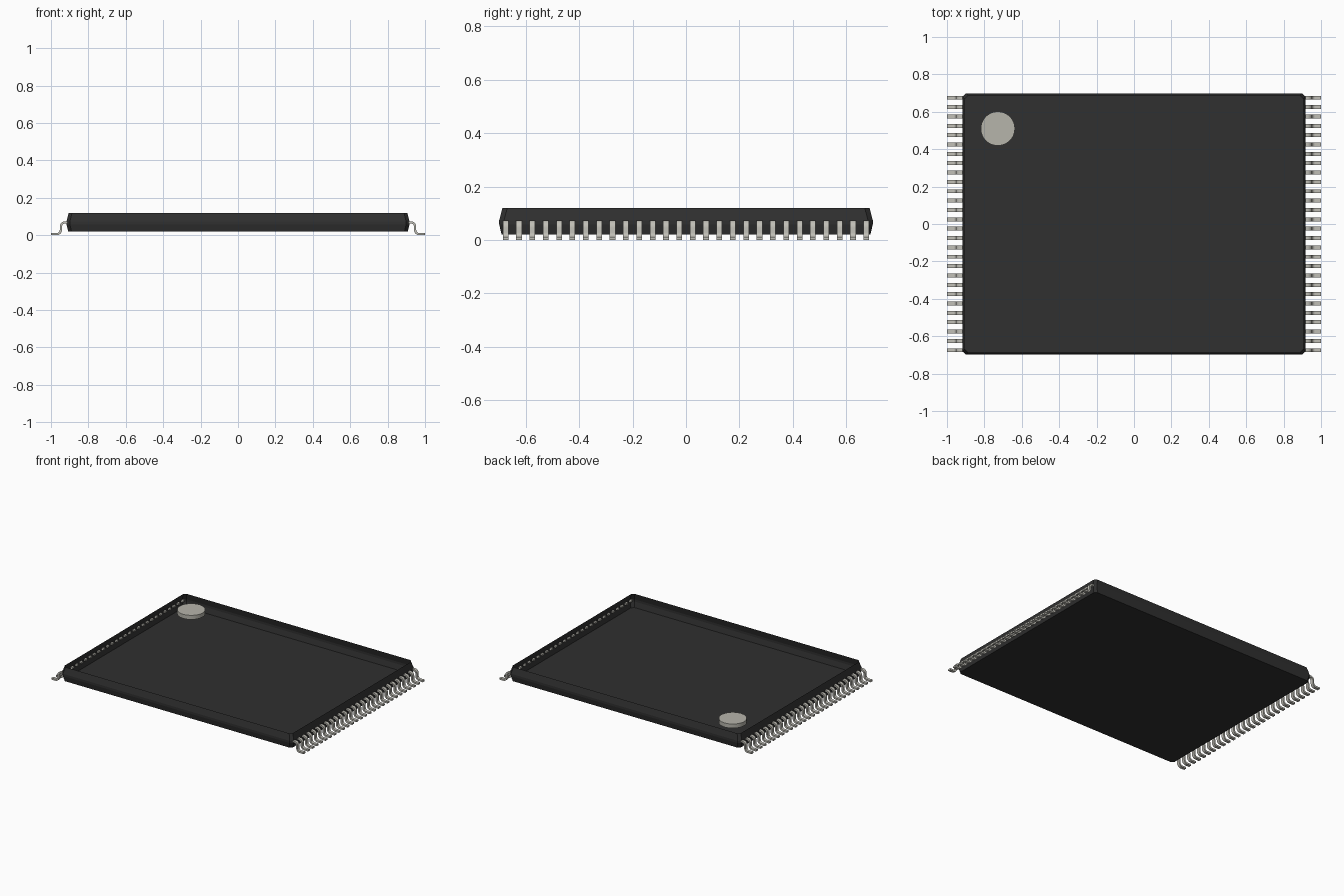
import bpy, bmesh, math

if "Cube" in bpy.data.objects:
    bpy.data.objects.remove(bpy.data.objects["Cube"], do_unlink=True)


def material(name, rgb):
    m = bpy.data.materials.new(name)
    m.use_nodes = True
    m.diffuse_color = (*rgb, 1)
    bsdf = m.node_tree.nodes["Principled BSDF"]
    bsdf.inputs["Base Color"].default_value = (*rgb, 1)
    bsdf.inputs["Roughness"].default_value = 0.6
    return m


BLACK = material("black plastic", (0.029, 0.029, 0.029))
METAL = material("lead metal", (0.53, 0.52, 0.47))
MARK = material("marker grey", (0.47, 0.46, 0.41))


def finish(name, bm, mat, smooth=None):
    bmesh.ops.recalc_face_normals(bm, faces=bm.faces)
    me = bpy.data.meshes.new(name)
    bm.to_mesh(me)
    bm.free()
    me.materials.append(mat)
    ob = bpy.data.objects.new(name, me)
    bpy.context.collection.objects.link(ob)
    if smooth:
        bpy.ops.object.select_all(action='DESELECT')
        ob.select_set(True)
        bpy.context.view_layer.objects.active = ob
        bpy.ops.object.shade_smooth_by_angle(angle=math.radians(smooth))
    return ob


# Package body: open-topped thin shell, widest at the lead line, clipped corners
def ring(bm, hx, hy, z, c=0.018):
    pts = []
    for sx, sy in ((1, 1), (-1, 1), (-1, -1), (1, -1)):
        pair = [(sx * hx, sy * (hy - c)), (sx * (hx - c), sy * hy)]
        pts += pair if sx * sy > 0 else pair[::-1]
    return [bm.verts.new((x, y, z)) for x, y in pts]


bm = bmesh.new()
levels = ((0.908, 0.690, 0.02), (0.917, 0.699, 0.058),
          (0.917, 0.699, 0.074), (0.905, 0.687, 0.12))
rings = [ring(bm, *lv) for lv in levels]
for a, b in zip(rings, rings[1:]):
    for i in range(8):
        j = (i + 1) % 8
        bm.faces.new((a[i], a[j], b[j], b[i]))
bm.faces.new(rings[0][::-1])
finish("package_body", bm, BLACK)

# Pin-one marker disc, level with the rim
bm = bmesh.new()
bmesh.ops.create_cone(bm, cap_ends=True, segments=48, radius1=0.091,
                      radius2=0.091, depth=0.03)
bmesh.ops.translate(bm, verts=bm.verts, vec=(-0.728, 0.51, 0.104))
finish("pin_one_marker", bm, MARK, 30)


# Gull-wing lead section: two quarter bends of radius R around a centreline
T, R, STEPS = 0.006, 0.022, 6


def lead_section():
    top, bottom = [], []

    def add(x, z, nx, nz):
        top.append((x + nx * T, z + nz * T))
        bottom.append((x - nx * T, z - nz * T))

    add(0.903, 0.068, 0, 1)
    for i in range(STEPS + 1):          # shoulder bend
        a = math.pi / 2 * (1 - i / STEPS)
        n = (math.cos(a), math.sin(a))
        add(0.925 + R * n[0], 0.068 - R + R * n[1], *n)
    for i in range(STEPS + 1):          # foot bend
        a = math.pi / 2 * i / STEPS
        n = (math.cos(a), math.sin(a))
        add(0.947 + R - R * n[0], 0.006 + R - R * n[1], *n)
    add(1.0, 0.006, 0, 1)
    return top, bottom


def lead_row(name, side, count=28, pitch=0.05, half=0.0105):
    top, bottom = lead_section()
    bm = bmesh.new()
    for k in range(count):
        y = (k - (count - 1) / 2) * pitch
        loops = []
        for (tx, tz), (bx, bz) in zip(top, bottom):
            loops.append([bm.verts.new(p) for p in (
                (side * tx, y - half, tz), (side * tx, y + half, tz),
                (side * bx, y + half, bz), (side * bx, y - half, bz))])
        for a, b in zip(loops, loops[1:]):
            for i in range(4):
                j = (i + 1) % 4
                bm.faces.new((a[i], a[j], b[j], b[i]))
        bm.faces.new(loops[0])
        bm.faces.new(loops[-1])
    finish(name, bm, METAL, 35)


lead_row("left_leads", 1)
lead_row("right_leads", -1)
